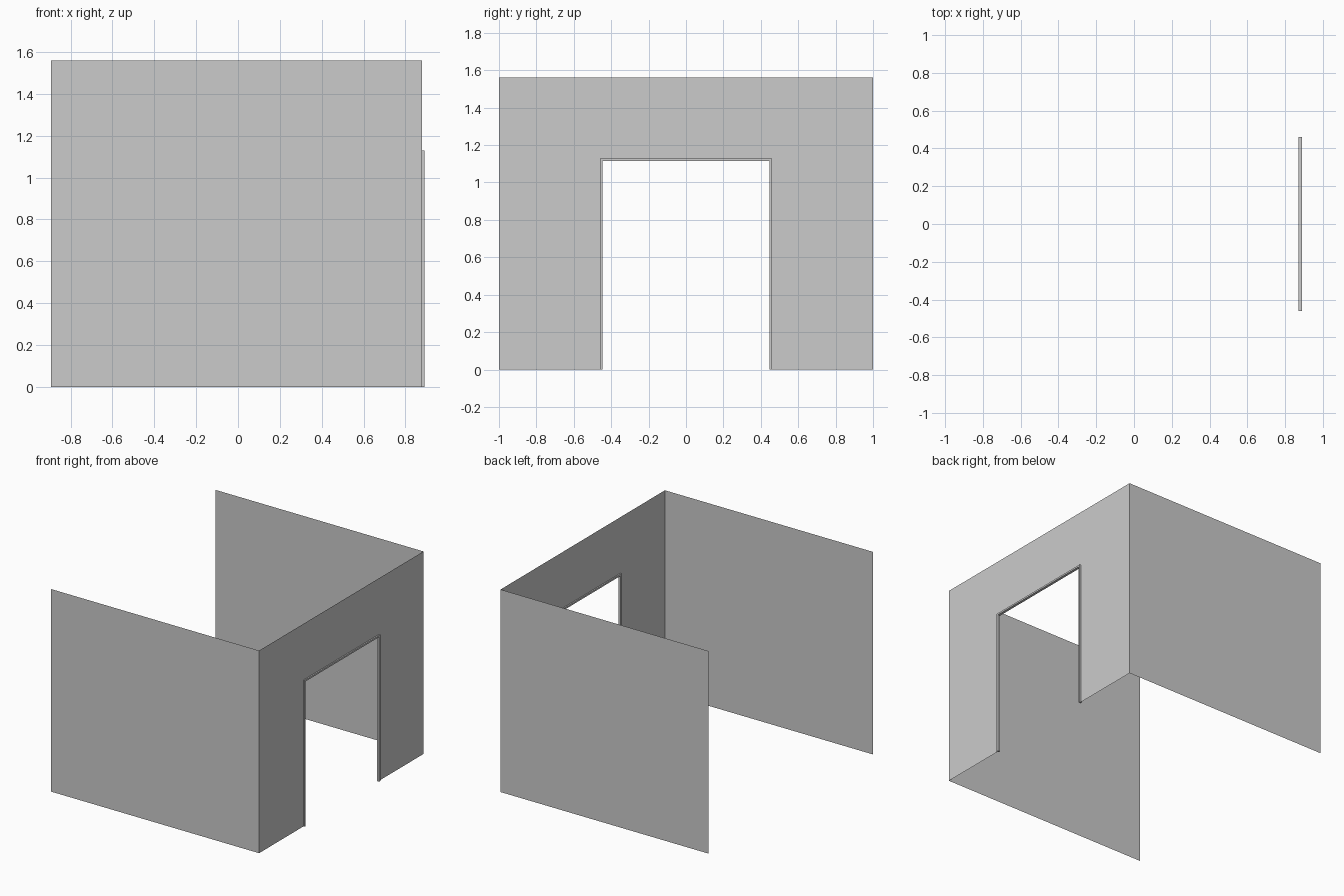
import bpy, bmesh
from mathutils import Vector

if "Cube" in bpy.data.objects:
    bpy.data.objects.remove(bpy.data.objects["Cube"])

WALL_X, BACK_X, HALF_W, WALL_H = 0.88, -0.893, 1.0, 1.56
DOOR_IN, DOOR_OUT = 0.447, 0.46       # half widths of the frame
HEAD_IN, HEAD_OUT = 1.115, 1.128      # heights of the frame
FRAME_D = 0.02


def sheet(name, points, depth=None):
    """Flat polygon, optionally extruded along x."""
    bm = bmesh.new()
    face = bm.faces.new([bm.verts.new(p) for p in points])
    if depth:
        ext = bmesh.ops.extrude_face_region(bm, geom=[face], use_keep_orig=True)
        verts = [v for v in ext["geom"] if isinstance(v, bmesh.types.BMVert)]
        bmesh.ops.translate(bm, verts=verts, vec=Vector((depth, 0, 0)))
        bmesh.ops.recalc_face_normals(bm, faces=bm.faces)
    mesh = bpy.data.meshes.new(name)
    bm.to_mesh(mesh)
    bm.free()
    obj = bpy.data.objects.new(name, mesh)
    bpy.context.collection.objects.link(obj)
    return obj


def arch(x, half_out, top_out, half_in, top_in):
    """Upside-down U outline in the yz plane."""
    yz = [(-half_out, 0), (-half_in, 0), (-half_in, top_in), (half_in, top_in),
          (half_in, 0), (half_out, 0), (half_out, top_out), (-half_out, top_out)]
    return [(x, y, z) for y, z in yz]


# Two plain side walls
for name, y in (("front_side_wall", -HALF_W), ("back_side_wall", HALF_W)):
    pts = [(BACK_X, y, 0), (WALL_X, y, 0), (WALL_X, y, WALL_H), (BACK_X, y, WALL_H)]
    sheet(name, pts if y < 0 else pts[::-1])

# End wall with the doorway opening
sheet("doorway_wall", arch(WALL_X, HALF_W, WALL_H, DOOR_OUT, HEAD_OUT))

# Slim trim around the doorway, projecting on both sides of the wall
sheet("door_frame", arch(WALL_X - FRAME_D / 2, DOOR_OUT, HEAD_OUT, DOOR_IN, HEAD_IN), FRAME_D)
